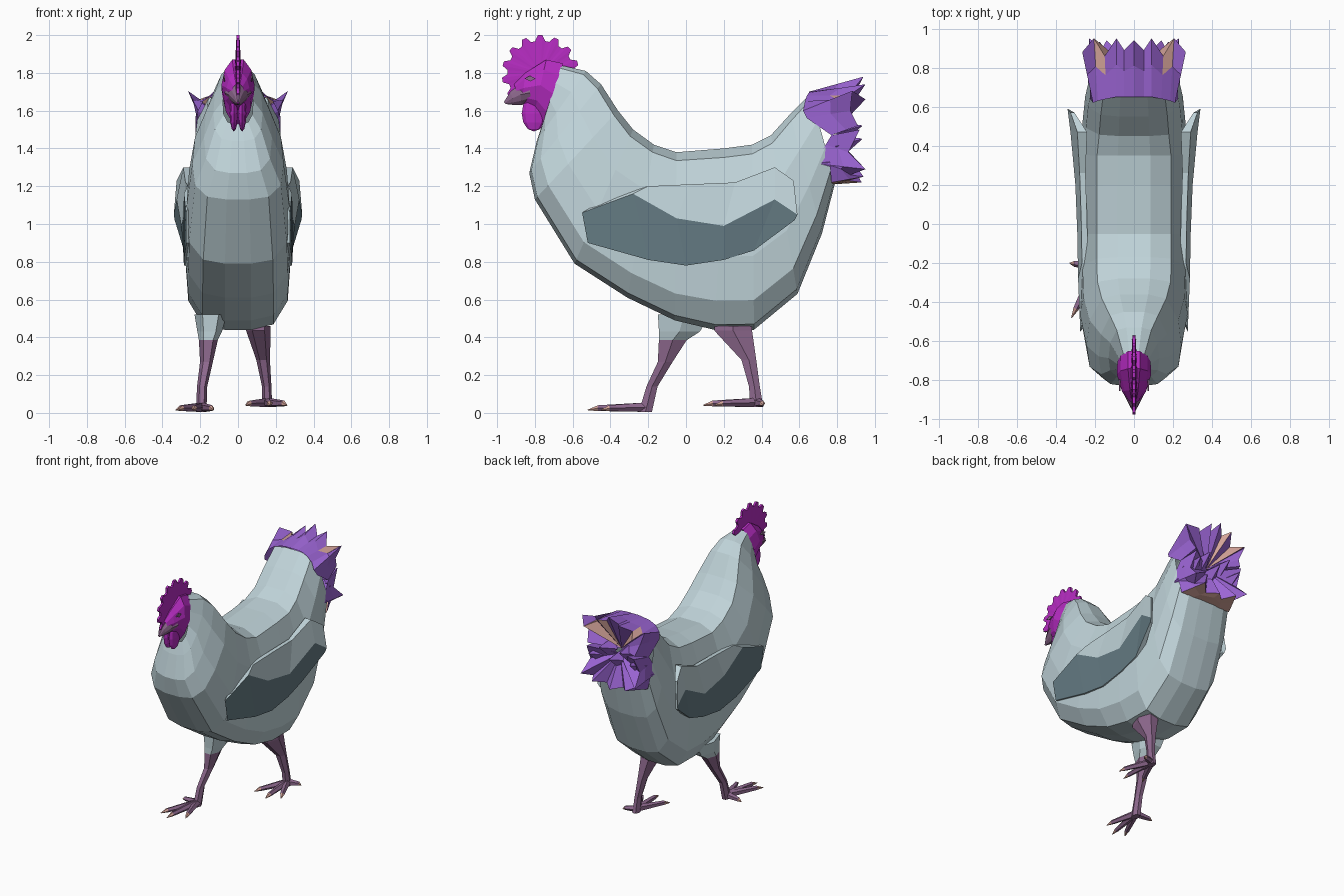
import bpy, bmesh, math
from mathutils import Vector

cube = bpy.data.objects.get("Cube")
if cube:
    bpy.data.objects.remove(cube, do_unlink=True)


def material(name, r, g, b):
    mat = bpy.data.materials.new(name)
    mat.use_nodes = True
    mat.diffuse_color = (r, g, b, 1)
    mat.node_tree.nodes["Principled BSDF"].inputs["Base Color"].default_value = (r, g, b, 1)
    return mat


PALE = material("pale blue grey", .53, .66, .70)
SLATE = material("dark slate", .13, .2, .23)
PURPLE = material("tail purple", .33, .13, .66)
MAGENTA = material("comb magenta", .47, .025, .54)
MAUVE = material("leg mauve", .27, .14, .27)
PEACH = material("claw peach", .66, .37, .32)


def build(name, verts, faces, mats, indices=None):
    """Make a flat-shaded mesh with outward normals and welded seams."""
    mesh = bpy.data.meshes.new(name)
    mesh.from_pydata([tuple(v) for v in verts], [], faces)
    for mat in mats:
        mesh.materials.append(mat)
    for poly, index in zip(mesh.polygons, indices or []):
        poly.material_index = index
    bm = bmesh.new()
    bm.from_mesh(mesh)
    bmesh.ops.remove_doubles(bm, verts=bm.verts, dist=.0005)
    bmesh.ops.recalc_face_normals(bm, faces=bm.faces)
    bm.to_mesh(mesh)
    bm.free()
    obj = bpy.data.objects.new(name, mesh)
    bpy.context.collection.objects.link(obj)


def loft(name, rings, mats, rule=lambda i, j: 0, caps=True):
    """Bridge closed rings; rule gives the material of ring i, side j, or None for a gap."""
    n = len(rings[0])
    verts = [v for ring in rings for v in ring]
    faces, indices = [], []
    last = len(rings) - 1
    for i in range(last):
        for j in range(n):
            if rule(i, j) is None:
                continue
            k = (j + 1) % n
            faces.append((i * n + j, i * n + k, (i + 1) * n + k, (i + 1) * n + j))
            indices.append(rule(i, j))
    if caps:
        faces += [tuple(range(n)), tuple(last * n + j for j in range(n))]
        indices += [rule(0, 0), rule(last - 1, 0)]
    build(name, verts, faces, mats, indices)


def section(station, profile):
    """Ring spanning a top point and a bottom point in the middle plane."""
    ty, tz, by, bz, width = station
    side = [(f * width, ty + (by - ty) * s, tz + (bz - tz) * s) for s, f in profile]
    return side + [(-x, y, z) for x, y, z in reversed(side)]


def tube(name, points, radii, mats, rule, sides=5):
    """Open-rooted tube along a path, with rings square to the path."""
    points = [Vector(p) for p in points]
    rings = []
    for i, p in enumerate(points):
        ahead = points[min(i + 1, len(points) - 1)] - points[max(i - 1, 0)]
        turn = ahead.to_track_quat('Z', 'Y')
        angles = [math.tau * k / sides for k in range(sides)]
        rings.append([p + turn @ Vector((math.cos(a), math.sin(a), 0)) * radii[i] for a in angles])
    loft(name, rings, mats, rule, False)


# Body from the neck to the rump: top y, top z, bottom y, bottom z, half width
BODY = [
    (-.66, 1.84, -.76, 1.53, .08), (-.53, 1.81, -.79, 1.44, .13),
    (-.45, 1.74, -.83, 1.27, .18), (-.36, 1.6, -.80, 1.13, .242),
    (-.28, 1.5, -.59, .79, .275), (-.17, 1.42, -.31, .61, .28),
    (-.05, 1.38, -.06, .49, .28), (.2, 1.4, .15, .44, .28),
    (.35, 1.42, .36, .44, .278), (.45, 1.47, .59, .63, .262),
    (.55, 1.58, .72, .95, .25), (.66, 1.69, .79, 1.22, .23),
]
BODY_PROFILE = [(0, .3), (.05, .68), (.3, .94), (.6, 1), (.84, .94), (.97, .67), (1, .25)]
loft("body", [section(s, BODY_PROFILE) for s in BODY], [PALE], caps=False)

# Head
HEAD = [
    (-.65, 1.85, -.76, 1.53, .085), (-.74, 1.87, -.80, 1.6, .088),
    (-.85, 1.8, -.87, 1.64, .06), (-.91, 1.74, -.89, 1.67, .03),
]
HEAD_PROFILE = [(0, .35), (.2, .8), (.5, 1), (.8, .75), (1, .3)]
loft("head", [section(s, HEAD_PROFILE) for s in HEAD], [MAGENTA], caps=False)

# Beak with a hooked tip
BEAK = [(-.83, 1.74, -.82, 1.65, .073), (-.88, 1.74, -.87, 1.63, .05),
        (-.93, 1.7, -.91, 1.63, .028), (-.965, 1.645, -.955, 1.635, .005)]
loft("beak", [section(s, HEAD_PROFILE) for s in BEAK], [MAUVE], caps=False)

# Comb: thin plate with blunt teeth
TEETH = 9
rim = []
for i in range(TEETH * 2 + 1):
    a = math.radians(-8 + 222 * i / (TEETH * 2))
    r = .175 if i % 2 else .205
    for turn in (-.06, .06):
        rim.append((-.77 + r * math.cos(a + turn), 1.795 + r * math.sin(a + turn)))
n = len(rim)
verts = [(x, y, z) for x in (.008, -.008) for y, z in rim]
verts += [(.018, -.77, 1.8), (-.018, -.77, 1.8)]
faces = []
for i in range(n):
    k = (i + 1) % n
    faces += [(i, k, 2 * n), (n + k, n + i, 2 * n + 1), (i, n + i, n + k, k)]
build("comb", verts, faces, [MAGENTA])

# Wattles and eyes on both sides
for side, word in ((1, "left"), (-1, "right")):
    bpy.ops.mesh.primitive_uv_sphere_add(segments=8, ring_count=6, location=(side * .022, -.805, 1.585))
    wattle = bpy.context.object
    wattle.name = word + "_wattle"
    wattle.scale = (.022, .065, .095)
    wattle.data.materials.append(MAGENTA)
    eye = [(side * (.07 + x), -.825 + y, 1.77 + z)
           for x in (0, .008) for y, z in ((-.03, 0), (0, .015), (.03, 0), (0, -.015))]
    loft(word + "_eye", [eye[:4], eye[4:]], [MAUVE])

# Wings: upper edge, patch edge and lower edge of each column as x, y, z
WING = [
    ((.252, -.45, 1.12), (.275, -.55, 1.06), (.274, -.52, .9)),
    ((.266, -.2, 1.2), (.286, -.28, 1.16), (.287, -.2, .81)),
    ((.27, .02, 1.21), (.29, -.05, 1.03), (.287, 0, .78)),
    ((.278, .26, 1.22), (.3, .2, .99), (.287, .2, .81)),
    ((.29, .47, 1.3), (.325, .47, 1.13), (.286, .36, .86)),
    ((.325, .57, 1.23), (.34, .59, 1.05), (.335, .575, 1.02)),
]


def wing_rule(i, j):
    """Dark patch below, pale above, no hidden back against the body."""
    if j == 3 and i < 3:
        return None
    return int(j == 1)


for side, word in ((1, "left"), (-1, "right")):
    rings = []
    for i, (top, mid, low) in enumerate(WING):
        gap = (.03, .03, .03, .03, .05, .02)[i]
        ring = [top, mid, low, (low[0] - gap, *low[1:]), (top[0] - gap, *top[1:])]
        rings.append([(side * x, y, z) for x, y, z in ring])
    loft(word + "_wing", rings, [PALE, SLATE], wing_rule)


def feather_fan(name, base, tips, centre, peach_root, peach_tip, peach_back):
    """Jagged half collar mirrored to both sides, closed by a fan at the back."""
    verts, faces, indices = [], [], []
    n = len(base)
    middle = [Vector(b).lerp(Vector(t), .55) for b, t in zip(base, tips)]
    for side in (1, -1):
        o = len(verts)
        verts += [(side * x, y, z) for x, y, z in base + middle + tips + [centre]]
        for i in range(o, o + n - 1):
            faces += [(i, i + 1, n + i + 1, n + i),
                      (n + i, n + i + 1, 2 * n + i + 1, 2 * n + i),
                      (2 * n + i, 2 * n + i + 1, o + 3 * n)]
            indices += [int(i - o in group) for group in (peach_root, peach_tip, peach_back)]
        # close the open end of the collar
        faces.append((o + n - 1, o + 2 * n - 1, o + 3 * n - 1, o + 3 * n))
        indices.append(0)
    build(name, verts, faces, [PURPLE, PEACH], indices)


# Tail feathers in two tiers
feather_fan(
    "upper_tail_feathers",
    [(0, .65, 1.7), (.05, .65, 1.7), (.09, .65, 1.695), (.14, .64, 1.68),
     (.185, .63, 1.65), (.21, .62, 1.6), (.225, .64, 1.56), (.225, .77, 1.47)],
    [(0, .94, 1.78), (.05, .89, 1.72), (.09, .95, 1.74), (.15, .86, 1.68),
     (.205, .95, 1.66), (.265, .88, 1.705), (.22, .87, 1.6), (.2, .91, 1.52)],
    (0, .78, 1.48), (), (3,), (1, 3))
feather_fan(
    "lower_tail_feathers",
    [(0, .78, 1.21), (.12, .78, 1.21), (.215, .77, 1.22), (.235, .76, 1.33),
     (.235, .69, 1.32), (.23, .74, 1.42), (.225, .77, 1.47)],
    [(0, .93, 1.22), (.07, .86, 1.23), (.14, .94, 1.25), (.18, .87, 1.26),
     (.23, .95, 1.29), (.21, .86, 1.38), (.2, .92, 1.5)],
    (0, .8, 1.45), (0, 1), (0, 1), ())

# Short inner feathers filling the back of the tail
for i in range(5):
    x = (i - 2) * .08
    z = 1.48 if i % 2 else 1.41
    tube(f"inner_feather_{i}", [(x, .8, z), (x * 1.1, .93, z + .04)],
         [.065, .003], [PURPLE], lambda i, j: 0, 4)

# Legs: x, y, z and half sizes of each level
LEGS = {
    "left": [(.108, .25, .46, .065, .115), (.108, .25, .435, .065, .115), (.133, .333, .28, .036, .045),
             (.152, .362, .14, .025, .033), (.155, .375, .03, .026, .04)],
    "right": [(-.145, -.01, .52, .085, .16), (-.15, -.035, .43, .065, .125), (-.157, -.07, .385, .05, .085),
              (-.167, -.11, .27, .034, .045), (-.19, -.18, .14, .027, .034), (-.195, -.215, .005, .028, .04)],
}
TOES = {
    "left": [(.26, .15), (.17, .09), (.04, .14), (.25, .41)],
    "right": [(-.32, -.48), (-.24, -.52), (-.13, -.45), (-.33, -.2)],
}
for word, levels in LEGS.items():
    rings = []
    for x, y, z, rx, ry in levels:
        angles = [math.tau * k / 6 for k in range(6)]
        rings.append([(x + rx * math.cos(a), y + ry * math.sin(a), z) for a in angles])
    fluffy = word == "right"
    loft(word + "_leg", rings, [MAUVE, PALE], lambda i, j: int(fluffy and i < 2))
    ax, ay, az = levels[-1][:3]
    for t, (tx, ty) in enumerate(TOES[word]):
        path = [(ax + (tx - ax) * f, ay + (ty - ay) * f, az + h)
                for f, h in ((0, .025), (.5, .022), (.82, .02), (1, .01))]
        tube(f"{word}_toe_{t}", path, [.026, .02, .016, .002], [MAUVE, PEACH],
             lambda i, j: int(i == 2))
